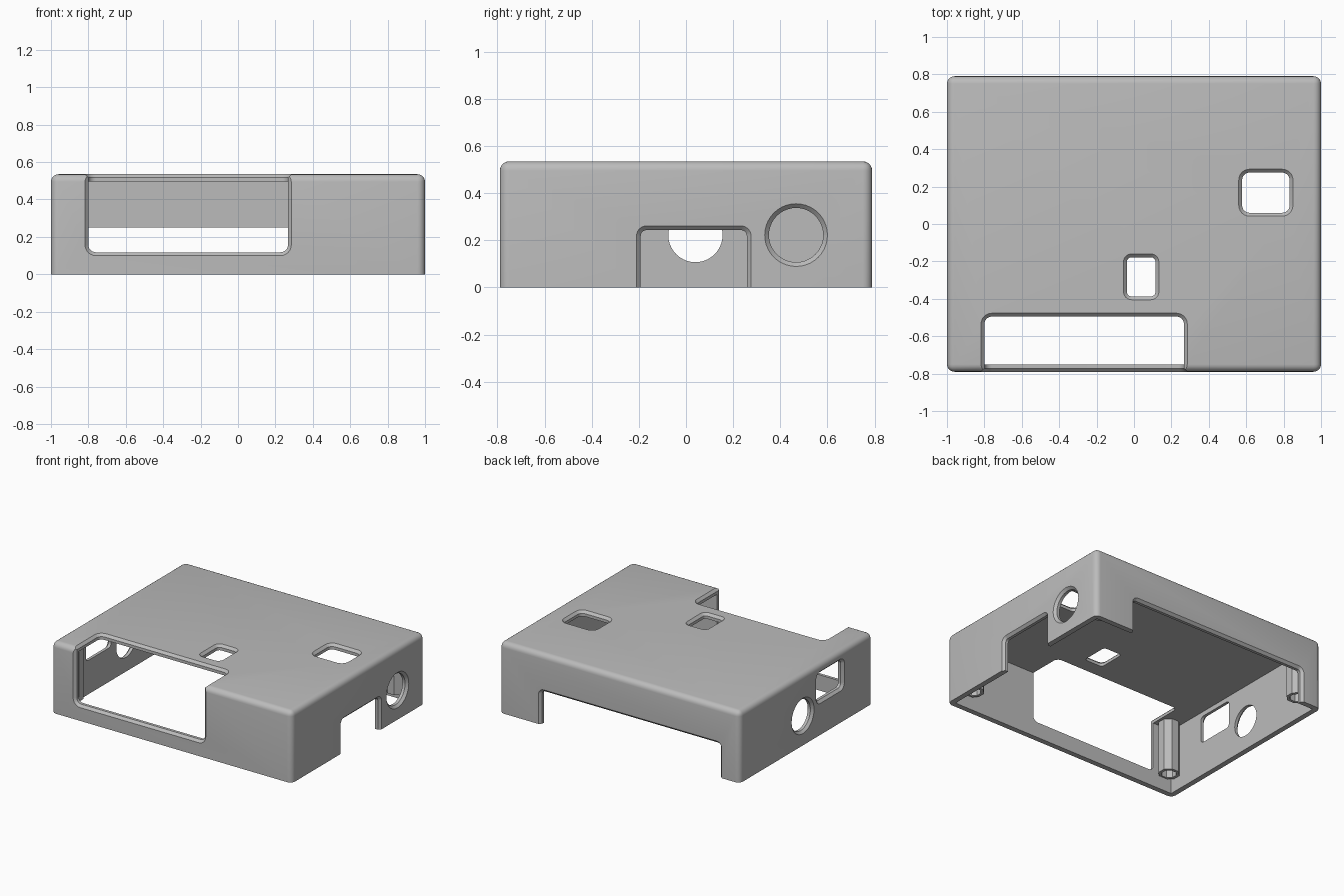
import bpy, bmesh, math
from mathutils import Vector

cube = bpy.data.objects.get("Cube")
if cube:
    bpy.data.objects.remove(cube, do_unlink=True)

W, D, H = 1.0, 0.79, 0.535      # half width, half depth, height
WALL, CHAMFER = 0.04, 0.018

grey = bpy.data.materials.new("plain grey")
grey.use_nodes = True
colour = (0.5, 0.5, 0.5, 1)
grey.diffuse_color = colour
grey.node_tree.nodes["Principled BSDF"].inputs["Base Color"].default_value = colour

X, Y, Z = Vector((1, 0, 0)), Vector((0, 1, 0)), Vector((0, 0, 1))


def make_object(name, bm):
    bmesh.ops.recalc_face_normals(bm, faces=bm.faces[:])
    mesh = bpy.data.meshes.new(name)
    bm.to_mesh(mesh)
    bm.free()
    mesh.materials.append(grey)
    obj = bpy.data.objects.new(name, mesh)
    bpy.context.collection.objects.link(obj)
    return obj


def box(name, lo, hi):
    bm = bmesh.new()
    bmesh.ops.create_cube(bm, size=1)
    lo, hi = Vector(lo), Vector(hi)
    for v in bm.verts:
        v.co = (lo + hi) / 2 + Vector(a * b for a, b in zip(v.co, hi - lo))
    return make_object(name, bm)


def loft(name, rings):
    """Closed solid through matching rings of points."""
    bm = bmesh.new()
    loops = [[bm.verts.new(p) for p in ring] for ring in rings]
    n = len(loops[0])
    for a, b in zip(loops, loops[1:]):
        for i in range(n):
            j = (i + 1) % n
            bm.faces.new((a[i], a[j], b[j], b[i]))
    bm.faces.new(loops[0])
    bm.faces.new(loops[-1])
    return make_object(name, bm)


def opening(name, u, v, normal, surface, ulim, vlim, radius, segments=6):
    """Rounded cutter with a chamfer at the outer surface; limits are the clear hole."""
    uc, vc = sum(ulim) / 2, sum(vlim) / 2
    uh, vh = (ulim[1] - ulim[0]) / 2, (vlim[1] - vlim[0]) / 2
    rings = []
    for depth, grow in ((0.06, CHAMFER), (0, CHAMFER), (-CHAMFER, 0), (-WALL - 0.02, 0)):
        r = radius + grow
        ring = []
        for k, (su, sv) in enumerate(((1, 1), (-1, 1), (-1, -1), (1, -1))):
            for i in range(segments + 1):
                a = math.pi / 2 * (k + i / segments)
                pu = uc + su * (uh - radius + 1e-4) + r * math.cos(a)
                pv = vc + sv * (vh - radius + 1e-4) + r * math.sin(a)
                ring.append(u * pu + v * pv + normal * (surface + depth))
        rings.append(ring)
    return loft(name, rings)


def cut(target, cutter):
    mod = target.modifiers.new("cut", "BOOLEAN")
    mod.operation = "DIFFERENCE"
    mod.solver = "EXACT"
    mod.object = cutter
    apply(target, mod)
    bpy.data.objects.remove(cutter, do_unlink=True)


def apply(target, mod):
    bpy.ops.object.select_all(action="DESELECT")
    bpy.context.view_layer.objects.active = target
    target.select_set(True)
    bpy.ops.object.modifier_apply(modifier=mod.name)


# Shell: rounded on every edge but the open bottom
shell = box("case_shell", (-W, -D, 0), (W, D, H))
bm = bmesh.new()
bm.from_mesh(shell.data)
edges = [e for e in bm.edges if max(v.co.z for v in e.verts) > 0.1]
bmesh.ops.bevel(bm, geom=edges, offset=0.04, segments=5, profile=0.5, affect="EDGES")
bm.to_mesh(shell.data)
bm.free()
cut(shell, box("cavity", (WALL - W, WALL - D, -0.2), (W - WALL, D - WALL, H - WALL)))

# Openings in the walls and the roof
screen_x = (-0.8, 0.267)
cutters = [
    opening("front_window", X, Z, -Y, D, screen_x, (0.118, 0.9), 0.04),
    opening("roof_notch", X, Y, Z, H, screen_x, (-1.1, -0.495), 0.04),
    opening("small_roof_hole", X, Y, Z, H, (-0.038, 0.115), (-0.387, -0.178), 0.025),
    opening("large_roof_hole", X, Y, Z, H, (0.578, 0.832), (0.06, 0.275), 0.04),
    opening("left_notch", Y, Z, X, W, (-0.192, 0.258), (-0.4, 0.243), 0.025),
    opening("left_round_hole", Y, Z, X, W, (0.352, 0.582), (0.107, 0.337), 0.115, 10),
    opening("right_round_hole", Y, Z, -X, W, (-0.075, 0.155), (0.107, 0.337), 0.115, 10),
    opening("right_square_hole", Y, Z, -X, W, (-0.435, -0.135), (0.255, 0.46), 0.03),
    opening("back_notch", X, Z, Y, D, (-0.832, 0.655), (-0.4, 0.25), 0.025),
]
for cutter in cutters:
    cut(shell, cutter)

# Hollow screw posts hanging from the roof
parts = [shell]
for side, x in (("right", -0.89), ("left", 0.85)):
    for end, y in (("front", -0.69), ("back", 0.67)):
        rings = []
        for r, z in ((0.075, H - WALL + 0.01), (0.075, 0.1), (0.052, 0.1), (0.052, 0.4)):
            rings.append([(x + r * math.cos(i * math.pi / 4 + math.pi / 8),
                           y + r * math.sin(i * math.pi / 4 + math.pi / 8), z) for i in range(8)])
        parts.append(loft(f"{end}_{side}_screw_post", rings))

# Smooth fillets, crisp edges
bpy.ops.object.select_all(action="DESELECT")
shell.select_set(True)
bpy.context.view_layer.objects.active = shell
bpy.ops.object.shade_smooth_by_angle(angle=math.radians(30))
